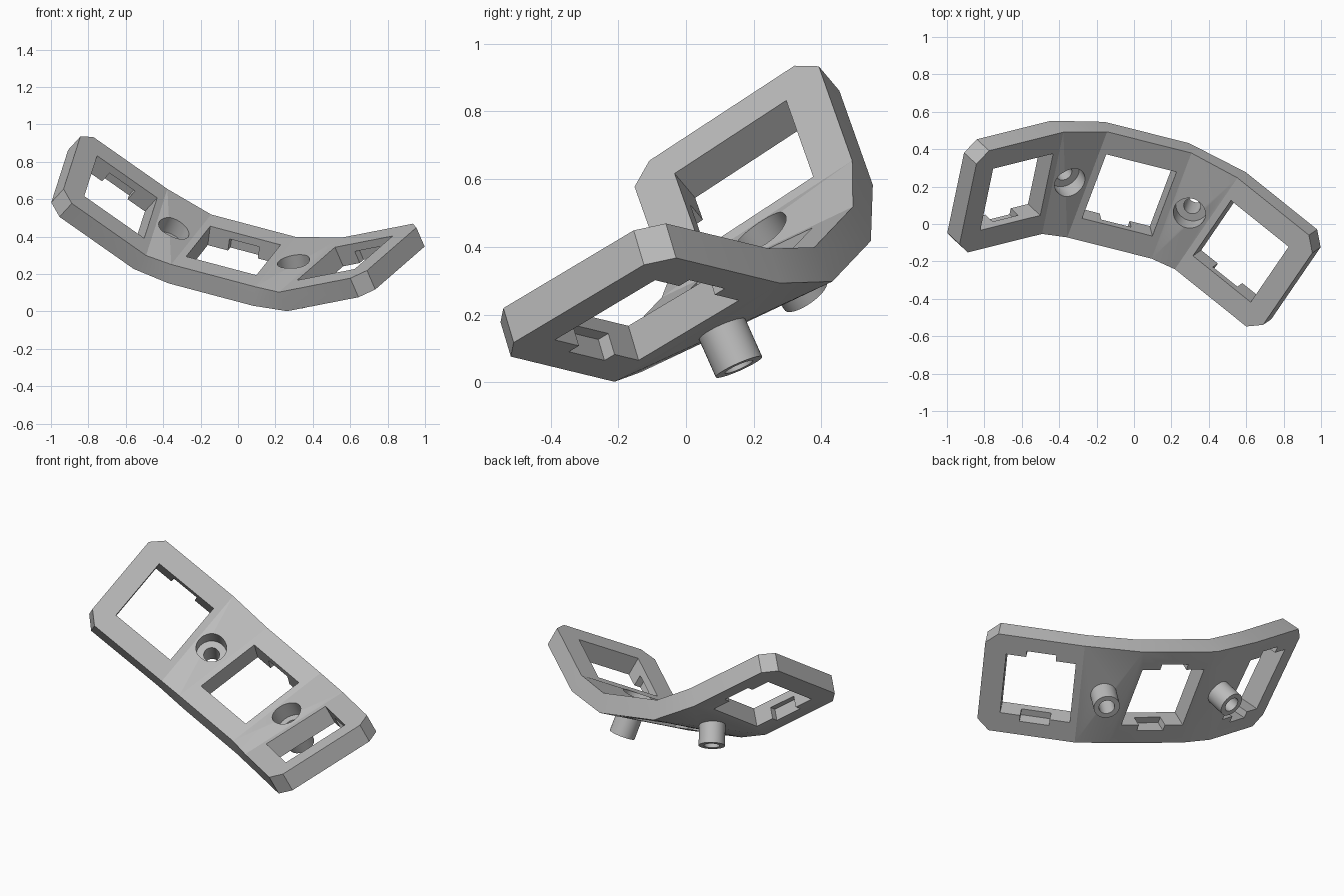
import bpy, bmesh, math
from mathutils import Vector, Matrix

cube = bpy.data.objects.get("Cube")
if cube:
    bpy.data.objects.remove(cube, do_unlink=True)

THICK = 0.115            # plate thickness
EDGE, SEAM, TIP, CUT = 0.33, 0.24, 0.325, 0.07   # plate outline in its own plane

grey = bpy.data.materials.new("plain grey")
grey.use_nodes = True
colour = (0.5, 0.5, 0.5, 1)
grey.diffuse_color = colour
grey.node_tree.nodes["Principled BSDF"].inputs["Base Color"].default_value = colour


def frame(center, u, v):
    """Matrix whose axes are across, along and out of a tilted plate."""
    u = Vector(u).normalized()
    n = u.cross(Vector(v)).normalized()
    m = Matrix((u, n.cross(u), n)).transposed().to_4x4()
    m.translation = Vector(center)
    return m


plates = [
    frame((-0.627, 0.171, 0.612), (0.325, 0.081, -0.228), (0.07, 0.33, 0.215)),
    frame((-0.025, 0.154, 0.325), (0.377, -0.095, -0.10), (0.133, 0.345, 0.163)),
    frame((0.571, -0.146, 0.285), (0.308, -0.247, 0.06), (0.2, 0.295, 0.175)),
]


def make_object(name, bm):
    bmesh.ops.recalc_face_normals(bm, faces=bm.faces)
    mesh = bpy.data.meshes.new(name)
    bm.to_mesh(mesh)
    bm.free()
    mesh.materials.append(grey)
    obj = bpy.data.objects.new(name, mesh)
    bpy.context.collection.objects.link(obj)
    return obj


def box(name, m, lo, hi):
    bm = bmesh.new()
    lo, hi = Vector(lo), Vector(hi)
    bmesh.ops.create_cube(bm, size=1, matrix=m @ Matrix.Translation((lo + hi) / 2)
                          @ Matrix.Diagonal((*(hi - lo), 1)))
    return make_object(name, bm)


def rod(name, m, radius, z0, z1):
    bm = bmesh.new()
    bmesh.ops.create_cone(bm, cap_ends=True, segments=40, radius1=radius, radius2=radius,
                          depth=z1 - z0, matrix=m @ Matrix.Translation((0, 0, (z0 + z1) / 2)))
    return make_object(name, bm)


def combine(target, tool, operation):
    tool.hide_render = True
    mod = target.modifiers.new("combine", 'BOOLEAN')
    mod.operation, mod.solver, mod.object = operation, 'EXACT', tool
    bpy.ops.object.select_all(action='DESELECT')
    bpy.context.view_layer.objects.active = target
    target.select_set(True)
    bpy.ops.object.modifier_apply(modifier=mod.name)
    bpy.data.objects.remove(tool, do_unlink=True)


# Body: three tilted plates joined by webs, with clipped corners at both ends
def side(sign, end):
    if end:
        return [(sign * TIP, -EDGE + CUT), (sign * TIP, EDGE - CUT)], \
               [(sign * (TIP - CUT), -EDGE), (sign * (TIP - CUT), EDGE)]
    return [(sign * SEAM, -EDGE), (sign * SEAM, EDGE)], []


bm = bmesh.new()
seams = []


def bent_quad(a, b, c, d, outward):
    """Two triangles split along the diagonal that bulges outward."""
    if ((a.co + c.co) - (b.co + d.co)).dot(outward) > 0:
        tris = ((a, b, c), (a, c, d))
    else:
        tris = ((a, b, d), (b, c, d))
    for t in tris:
        bm.faces.new(t)


for i, m in enumerate(plates):
    (lf, lb), left_cut = side(-1, i == 0)
    (rf, rb), right_cut = side(1, i == 2)
    loop = [lf] + left_cut[:1] + right_cut[:1] + [rf, rb] + right_cut[1:] + left_cut[1:] + [lb]
    top = [bm.verts.new(m @ Vector((u, v, 0))) for u, v in loop]
    low = [bm.verts.new(m @ Vector((u, v, -THICK))) for u, v in loop]
    bm.faces.new(top)
    bm.faces.new(low[::-1])
    at = {p: k for k, p in enumerate(loop)}
    joined = []
    if i > 0:
        joined.append((lf, lb))
    if i < 2:
        joined.append((rf, rb))
    for k, p in enumerate(loop):
        j = (k + 1) % len(loop)
        if not any({p, loop[j]} == set(s) for s in joined):
            bm.faces.new((top[k], low[k], low[j], top[j]))
    for f, b in joined:
        seams.append((top[at[f]], top[at[b]], low[at[b]], low[at[f]]))

for s, m0, m1 in ((0, plates[0], plates[1]), (2, plates[1], plates[2])):
    up = m0.col[2].xyz + m1.col[2].xyz
    along = m0.col[1].xyz + m1.col[1].xyz
    p, q = seams[s], seams[s + 1]
    for k, outward in enumerate((up, along, -up, -along)):
        j = (k + 1) % 4
        bent_quad(p[k], p[j], q[j], q[k], outward)
body = make_object("bent_mounting_plate", bm)

# Square openings with clip recesses under the front and back rims
H = 0.2
for m in plates:
    combine(body, box("opening_cutter", m, (-H, -H, -0.16), (H, H, 0.05)), 'DIFFERENCE')
    for s in (-1, 1):
        y = sorted((s * 0.15, s * 0.24))
        combine(body, box("recess_cutter", m, (-0.085, y[0], -0.16), (0.085, y[1], -0.045)),
                'DIFFERENCE')

# Screw bosses under the webs, with a counterbore and a through hole
spots = ((-0.343, 0.225, 0.44), (0.297, 0.06, 0.262))
for spot, m0, m1 in zip(spots, plates, plates[1:]):
    m = frame(spot, m0.col[0].xyz + m1.col[0].xyz, m0.col[1].xyz + m1.col[1].xyz)
    combine(body, rod("screw_boss", m, 0.075, -0.24, -0.05), 'UNION')
    combine(body, rod("counterbore_cutter", m, 0.087, -0.09, 0.1), 'DIFFERENCE')
    combine(body, rod("bore_cutter", m, 0.045, -0.3, 0.05), 'DIFFERENCE')

bpy.ops.object.select_all(action='DESELECT')
body.select_set(True)
bpy.context.view_layer.objects.active = body
bpy.ops.object.shade_smooth_by_angle(angle=math.radians(12))
